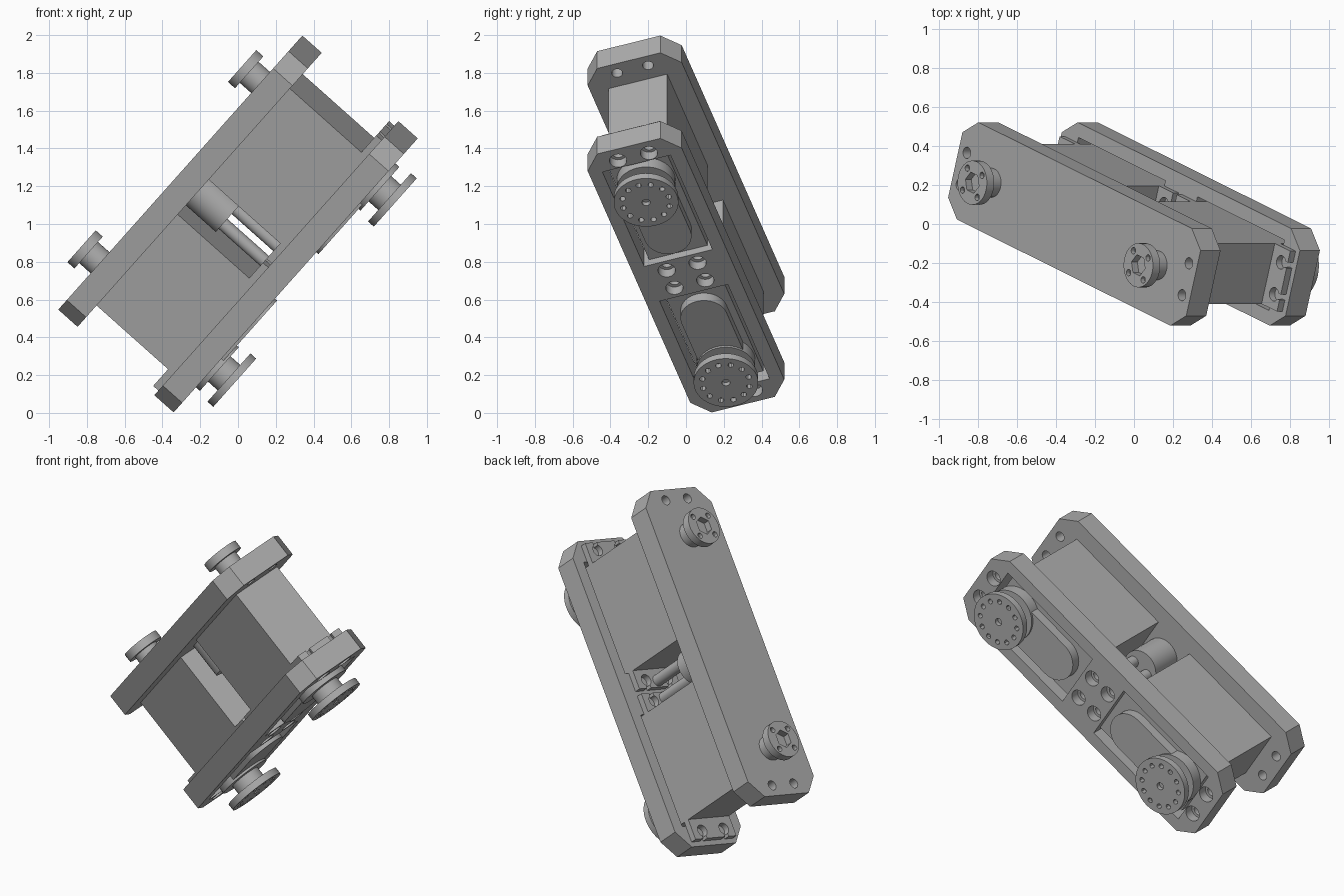
import bpy
import bmesh
from math import cos, sin, pi, radians
from mathutils import Matrix, Vector

cube = bpy.data.objects.get("Cube")
if cube:
    bpy.data.objects.remove(cube)

# Tilted assembly frame: length axis, width axis, plate normal
tilt, lean = radians(18.3), radians(48.3)
up = Vector((cos(lean), 0, sin(lean)))
side = Vector((0, 1, 0))
long_axis = up * cos(tilt) - side * sin(tilt)
wide_axis = -(up * sin(tilt) + side * cos(tilt))
normal = long_axis.cross(wide_axis)
frame = Matrix((long_axis, wide_axis, normal)).transposed().to_4x4()
frame.translation = (0, 0, 1)

grey = bpy.data.materials.new("light_grey")
grey.use_nodes = True
colour = (0.42, 0.42, 0.42, 1)
grey.diffuse_color = colour
grey.node_tree.nodes["Principled BSDF"].inputs["Base Color"].default_value = colour


def circle(x, y, r, n=32):
    return [(x + r * cos(2 * pi * i / n), y + r * sin(2 * pi * i / n)) for i in range(n)]


def rect(x0, x1, y):
    return [(x0, -y), (x1, -y), (x1, y), (x0, y)]


def stadium(x0, x1, r, n=16):
    right = [(x1 + r * sin(pi * i / n), -r * cos(pi * i / n)) for i in range(n + 1)]
    left = [(x0 - r * sin(pi * i / n), r * cos(pi * i / n)) for i in range(n + 1)]
    return right + left


def build(name, prisms):
    """One object from (outline, low, high) prisms."""
    bm = bmesh.new()
    for outline, low, high in prisms:
        face = bm.faces.new([bm.verts.new((x, y, low)) for x, y in outline])
        res = bmesh.ops.extrude_face_region(bm, geom=[face])
        verts = [v for v in res["geom"] if isinstance(v, bmesh.types.BMVert)]
        bmesh.ops.translate(bm, verts=verts, vec=(0, 0, high - low))
    bmesh.ops.recalc_face_normals(bm, faces=bm.faces)
    mesh = bpy.data.meshes.new(name)
    bm.to_mesh(mesh)
    bm.free()
    obj = bpy.data.objects.new(name, mesh)
    bpy.context.collection.objects.link(obj)
    obj.matrix_world = frame
    mesh.materials.append(grey)
    return obj


def cut(obj, prisms):
    """Subtract disjoint prisms and bake the result."""
    cutter = build("cutter", prisms)
    cutter.hide_render = True
    mod = obj.modifiers.new("cut", "BOOLEAN")
    mod.operation, mod.solver, mod.object = "DIFFERENCE", "EXACT", cutter
    graph = bpy.context.evaluated_depsgraph_get()
    mesh = bpy.data.meshes.new_from_object(obj.evaluated_get(graph))
    obj.modifiers.clear()
    obj.data = mesh
    bpy.data.objects.remove(cutter)


parts = []
inner, outer = 0.272, 0.409
hx, hy, cx, cy = 0.965, 0.262, 0.1, 0.086
plate = [(hx, cy - hy), (hx, hy - cy), (hx - cx, hy), (cx - hx, hy),
         (-hx, hy - cy), (-hx, cy - hy), (cx - hx, -hy), (hx - cx, -hy)]

# Rear plate with end holes
back = build("rear_plate", [(plate, -outer, -inner)])
cut(back, [(circle(x, y, 0.029), -0.5, -0.2) for x in (-0.9, 0.9) for y in (-0.086, 0.086)])

# Front plate with motor windows and counterbored screw holes
front = build("front_plate", [(plate, inner, outer)])
screws = [(x, y) for x in (-0.885, -0.065, 0.065, 0.885) for y in (-0.086, 0.086)]
cut(front, [(rect(-0.835, -0.13, 0.19), 0.2, 0.5), (rect(0.13, 0.835, 0.19), 0.2, 0.5)]
    + [(circle(x, y, 0.046), 0.35, 0.5) for x, y in screws])
cut(front, [(circle(x, y, 0.03), 0.3, 0.5) for x, y in screws])
parts += [back, front]

for s, label in ((1, "upper"), (-1, "lower")):
    def span(a, b):
        return sorted((a * s, b * s))

    axis = 0.673 * s

    # Motor case, mounting ears with open screw slots, gearbox cover
    parts.append(build(label + "_motor_case", [(rect(*span(0.13, 0.81), 0.163), -inner, 0.365)]))
    ears = build(label + "_motor_ears", [(rect(*span(0.015, 0.935), 0.163), 0.235, inner)])
    slots = []
    for y in (-0.086, 0.086):
        for centre, tip in ((0.885, 0.97), (0.065, -0.02)):
            slots.append((circle(centre * s, y, 0.035), 0.2, 0.3))
    cut(ears, slots)
    notches = []
    for y in (-0.086, 0.086):
        for a, b in ((0.885, 0.97), (-0.02, 0.065)):
            x0, x1 = span(a, b)
            notches.append(([(x0, y - 0.015), (x1, y - 0.015),
                             (x1, y + 0.015), (x0, y + 0.015)], 0.2, 0.3))
    cut(ears, notches)
    parts.append(ears)
    parts.append(build(label + "_gearbox_cover", [
        (stadium(*span(0.305, 0.673), 0.125), 0.36, 0.424),
        (circle(axis, 0, 0.155, 48), 0.36, 0.437)]))

    # Output horn: hub and drilled disc
    parts.append(build(label + "_horn_hub", [(circle(axis, 0, 0.09), 0.43, 0.51)]))
    horn = build(label + "_horn_disc", [(circle(axis, 0, 0.171, 64), 0.505, 0.546)])
    holes = [(circle(axis, 0, 0.022, 16), 0.52, 0.6)]
    for i in range(12):
        a = 2 * pi * i / 12
        holes.append((circle(axis + 0.127 * cos(a), 0.127 * sin(a), 0.015, 12), 0.515, 0.6))
    cut(horn, holes)
    parts.append(horn)

    # Rear pivot: neck and flanged head with hex socket
    parts.append(build(label + "_pivot_neck", [(circle(axis, 0, 0.075), -0.495, -0.4)]))
    head = build(label + "_pivot_head", [(circle(axis, 0, 0.113, 48), -0.54, -0.49)])
    pits = [(circle(axis, 0, 0.055, 6), -0.6, -0.5)]
    for i in range(4):
        a = pi / 4 + pi * i / 2
        pits.append((circle(axis + 0.084 * cos(a), 0.084 * sin(a), 0.017, 12), -0.6, -0.515))
    cut(head, pits)
    parts.append(head)

    # Thin column in the gap between the motors
    parts.append(build(label + "_gap_column", [(circle(0.055 * s, 0, 0.035, 24), -0.1, 0.24)]))

# Central round spacer
parts.append(build("central_spacer", [(circle(0, 0, 0.11), -inner, -0.06)]))

# Smooth round walls, keep edges sharp
bpy.ops.object.select_all(action="DESELECT")
for obj in parts:
    obj.select_set(True)
bpy.context.view_layer.objects.active = parts[0]
bpy.ops.object.shade_smooth_by_angle(angle=radians(30))
